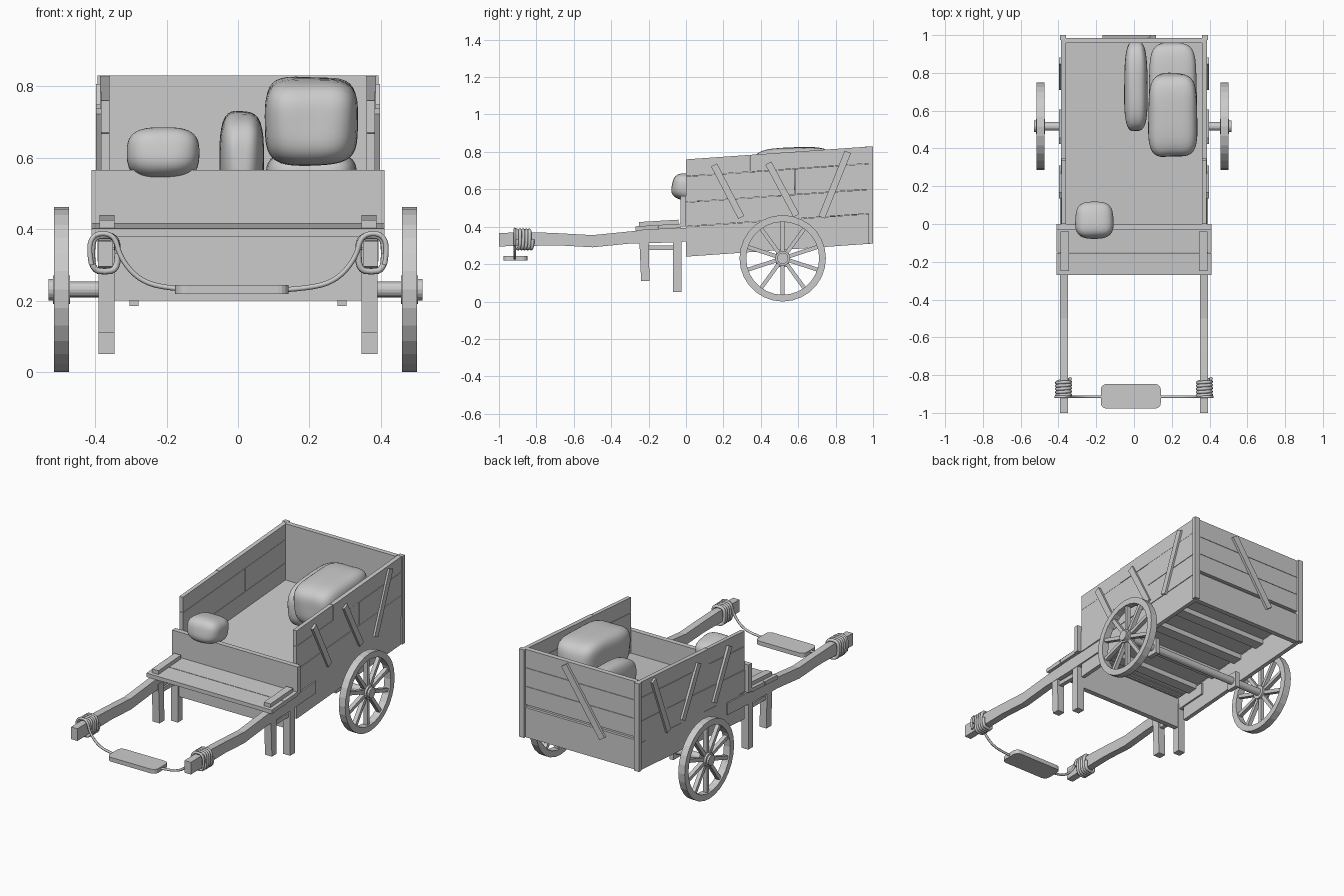
import bpy, bmesh, math
from mathutils import Vector, Matrix

cube = bpy.data.objects.get("Cube")
if cube:
    bpy.data.objects.remove(cube, do_unlink=True)

mat = bpy.data.materials.new("plain grey")
mat.use_nodes = True
GREY = (0.6, 0.6, 0.6, 1)
mat.diffuse_color = GREY
mat.node_tree.nodes["Principled BSDF"].inputs["Base Color"].default_value = GREY


def finish(name, bm, smooth=False):
    bmesh.ops.recalc_face_normals(bm, faces=bm.faces)
    mesh = bpy.data.meshes.new(name)
    bm.to_mesh(mesh)
    bm.free()
    mesh.materials.append(mat)
    for p in mesh.polygons:
        p.use_smooth = smooth
    ob = bpy.data.objects.new(name, mesh)
    bpy.context.collection.objects.link(ob)
    return ob


def prism(name, pts, a, b, axis="x"):
    """Extrude a (y, z) outline along x, or an (x, z) outline along y."""
    bm = bmesh.new()
    place = (lambda p, d: (d, p[0], p[1])) if axis == "x" else (lambda p, d: (p[0], d, p[1]))
    low = [bm.verts.new(place(p, a)) for p in pts]
    high = [bm.verts.new(place(p, b)) for p in pts]
    bm.faces.new(low)
    bm.faces.new(high)
    for i in range(len(pts)):
        j = (i + 1) % len(pts)
        bm.faces.new((low[i], low[j], high[j], high[i]))
    return finish(name, bm)


def plank(name, x0, x1, y0, y1, z0, z1, slope=0.0):
    """Board whose ends stay upright while it climbs towards the back."""
    r0, r1 = slope * y0, slope * y1
    return prism(name, [(y0, z0 + r0), (y1, z0 + r1), (y1, z1 + r1), (y0, z1 + r0)], x0, x1)


def strip(name, p, q, width, a, b, axis="x"):
    """Straight bar from p to q."""
    p, q = Vector(p), Vector(q)
    d = (q - p).normalized()
    n = Vector((-d.y, d.x)) * width / 2
    return prism(name, [p + n, q + n, q - n, p - n], a, b, axis)


def cylinder(name, x0, x1, r, y, z, sides=16):
    bm = bmesh.new()
    m = Matrix.Translation(((x0 + x1) / 2, y, z)) @ Matrix.Rotation(math.pi / 2, 4, "Y")
    bmesh.ops.create_cone(bm, cap_ends=True, segments=sides, radius1=r, radius2=r,
                          depth=x1 - x0, matrix=m)
    return finish(name, bm)


def rope(name, pts, radius, kind="POLY"):
    cu = bpy.data.curves.new(name, "CURVE")
    cu.dimensions = "3D"
    cu.bevel_depth, cu.bevel_resolution, cu.use_fill_caps = radius, 2, True
    sp = cu.splines.new(kind)
    sp.points.add(len(pts) - 1)
    for k, p in zip(sp.points, pts):
        k.co = (*p, 1)
    if kind == "NURBS":
        sp.use_endpoint_u, sp.order_u, sp.resolution_u = True, 3, 6
    cu.materials.append(mat)
    ob = bpy.data.objects.new(name, cu)
    bpy.context.collection.objects.link(ob)
    bpy.ops.object.select_all(action="DESELECT")
    ob.select_set(True)
    bpy.context.view_layer.objects.active = ob
    bpy.ops.object.convert(target="MESH")


def sack(name, centre, half, power=3.6, tilt=0.0):
    """Soft stuffed bag: a cube swollen into a rounded block."""
    bm = bmesh.new()
    bmesh.ops.create_cube(bm, size=2)
    bmesh.ops.subdivide_edges(bm, edges=bm.edges, cuts=11, use_grid_fill=True)
    turn = Matrix.Rotation(tilt, 3, "X")
    for v in bm.verts:
        c = v.co
        c = c / sum(abs(t) ** power for t in c) ** (1 / power)
        c = c * (1 + 0.025 * math.sin(3 * c.x + 2 * c.y) * math.cos(2 * c.z + c.y))
        v.co = Vector(centre) + turn @ Vector([c[i] * half[i] for i in range(3)])
    finish(name, bm, True)


SLOPE = 0.07
# Floor with cross bearers underneath
plank("floor", -0.365, 0.365, -0.01, 0.97, 0.405, 0.43, SLOPE)
for i in range(5):
    y = 0.06 + i * 0.19
    plank("floor_bearer", -0.36, 0.36, y, y + 0.06, 0.375, 0.405, SLOPE)

# Side walls, struts, rear posts, legs and shafts
for s, side in ((1, "left"), (-1, "right")):
    inner = 0.36 * s
    rows = [(0, 0.985, 0.24, 0.4, 0.384), (0, 0.985, 0.402, 0.53, 0.386),
            (0, 0.58, 0.532, 0.668, 0.384), (0.583, 0.985, 0.532, 0.668, 0.387),
            (0, 0.34, 0.67, 0.76, 0.383), (0.343, 0.985, 0.67, 0.76, 0.386)]
    for y0, y1, z0, z1, x in rows:
        plank(side + "_wall_plank", inner, x * s, y0, y1, z0, z1, SLOPE)
    for p, q in (((0.15, 0.73), (0.295, 0.45)), ((0.44, 0.74), (0.59, 0.46)),
                 ((0.865, 0.8), (0.725, 0.45))):
        strip(side + "_wall_strut", p, q, 0.036, 0.382 * s, 0.398 * s)
    plank(side + "_rear_post", 0.36 * s, 0.393 * s, 0.975, 1.0, 0.31, 0.83)
    prism(side + "_front_leg", [(-0.25, 0.345), (-0.2, 0.345), (-0.195, 0.11), (-0.24, 0.11)],
          0.345 * s, 0.39 * s)
    plank(side + "_rear_leg", 0.345 * s, 0.39 * s, -0.07, -0.025, 0.05, 0.35)
    plank(side + "_leg_stretcher", 0.355 * s, 0.38 * s, -0.21, -0.05, 0.275, 0.3)
    top = [(-1, 0.367), (-0.8, 0.37), (-0.68, 0.365), (-0.5, 0.355), (-0.2, 0.385), (0.17, 0.4)]
    base = [(0.17, 0.33), (-0.1, 0.315), (-0.3, 0.31), (-0.5, 0.29), (-0.68, 0.3), (-1, 0.295)]
    prism(side + "_shaft", top + base, 0.35 * s, 0.392 * s)

    # Rope wound round the shaft, and the rope to the breast pad
    coil = []
    for i in range(5 * 20 + 1):
        a = i * math.tau / 20
        c, n = math.cos(a), math.sin(a)
        coil.append((s * 0.373 + 0.036 * math.copysign(abs(c) ** 0.6, c),
                     -0.91 + 0.085 * i / 100 + 0.006 * c,
                     0.332 + 0.05 * math.copysign(abs(n) ** 0.6, n)))
    rope(side + "_shaft_coil", coil, 0.009)
    hang = [(0.41, 0.3), (0.42, 0.35), (0.4, 0.39), (0.345, 0.385), (0.33, 0.32),
            (0.28, 0.26), (0.21, 0.235), (0.12, 0.23)]
    rope(side + "_pad_rope", [(s * x, -0.915, z) for x, z in hang], 0.007, "NURBS")

# Tailgate
for z0, z1 in ((0.31, 0.485), (0.503, 0.61), (0.612, 0.72), (0.722, 0.83)):
    plank("tailgate_plank", -0.36, 0.36, 0.965, 0.986, z0, z1)
plank("tailgate_lining", -0.36, 0.36, 0.957, 0.965, 0.31, 0.83)
strip("tailgate_brace", (0.1, 0.81), (-0.15, 0.44), 0.04, 0.984, 1.0, "y")

# Front board, apron and seat
plank("front_board", -0.41, 0.41, -0.03, 0.0, 0.4, 0.565)
plank("front_apron", -0.39, 0.39, -0.06, -0.03, 0.2, 0.385)
for y0, y1 in ((-0.27, -0.153), (-0.15, -0.03)):
    plank("seat_board", -0.41, 0.41, y0, y1, 0.395, 0.418, 0.06)
for s in (1, -1):
    plank("seat_batten", 0.345 * s, 0.388 * s, -0.25, -0.04, 0.418, 0.44, 0.06)

# Breast pad with rounded corners
pad = bmesh.new()
bmesh.ops.create_cube(pad, size=1, matrix=Matrix.Translation((-0.017, -0.912, 0.231))
                      @ Matrix.Diagonal((0.318, 0.13, 0.025, 1)))
upright = [e for e in pad.edges if abs(e.verts[0].co.z - e.verts[1].co.z) > 0.01]
bmesh.ops.bevel(pad, geom=upright, offset=0.03, segments=4, profile=0.5, affect="EDGES")
finish("breast_pad", pad)

# Axle, its blocks, and the spoked wheels
AY, AZ, R = 0.517, 0.231, 0.231
cylinder("axle", -0.515, 0.51, 0.022, AY, AZ)
for s in (1, -1):
    plank("axle_block", 0.278 * s, 0.304 * s, AY - 0.035, AY + 0.035, 0.185, 0.28)
for x, side, s in ((0.48, "left", 1), (-0.494, "right", -1)):
    bm = bmesh.new()
    ring = [bm.verts.new((x + dx, AY, AZ + r)) for dx, r in
            ((-0.021, R), (0.021, R), (0.021, R - 0.036), (-0.021, R - 0.036))]
    edges = [bm.edges.new((ring[i], ring[(i + 1) % 4])) for i in range(4)]
    bmesh.ops.spin(bm, geom=ring + edges, cent=(x, AY, AZ), axis=(1, 0, 0),
                   angle=math.tau, steps=28, use_merge=True)
    bmesh.ops.remove_doubles(bm, verts=bm.verts, dist=0.0005)
    finish(side + "_wheel_rim", bm)
    for i in range(10):
        a = (i + 0.5) * math.tau / 10
        d = Vector((math.cos(a), math.sin(a)))
        c = Vector((AY, AZ))
        strip(side + "_wheel_spoke", c + d * 0.02, c + d * (R - 0.03), 0.021, x - 0.012, x + 0.012)
    cylinder(side + "_wheel_hub", x - 0.024, x + 0.024, 0.04, AY, AZ)
    cylinder(side + "_hub_cap", *sorted((x + 0.02 * s, x + 0.036 * s)), 0.03, AY, AZ)

# Load of sacks
sack("small_sack", (-0.21, 0.02, 0.61), (0.101, 0.097, 0.072), 3, -0.15)
sack("long_sack", (0.01, 0.73, 0.6), (0.062, 0.24, 0.13), 3.2, 0.03)
sack("lower_sack", (0.205, 0.73, 0.535), (0.126, 0.228, 0.08), 4)
sack("upper_sack", (0.205, 0.575, 0.703), (0.129, 0.22, 0.121), 4, 0.04)
